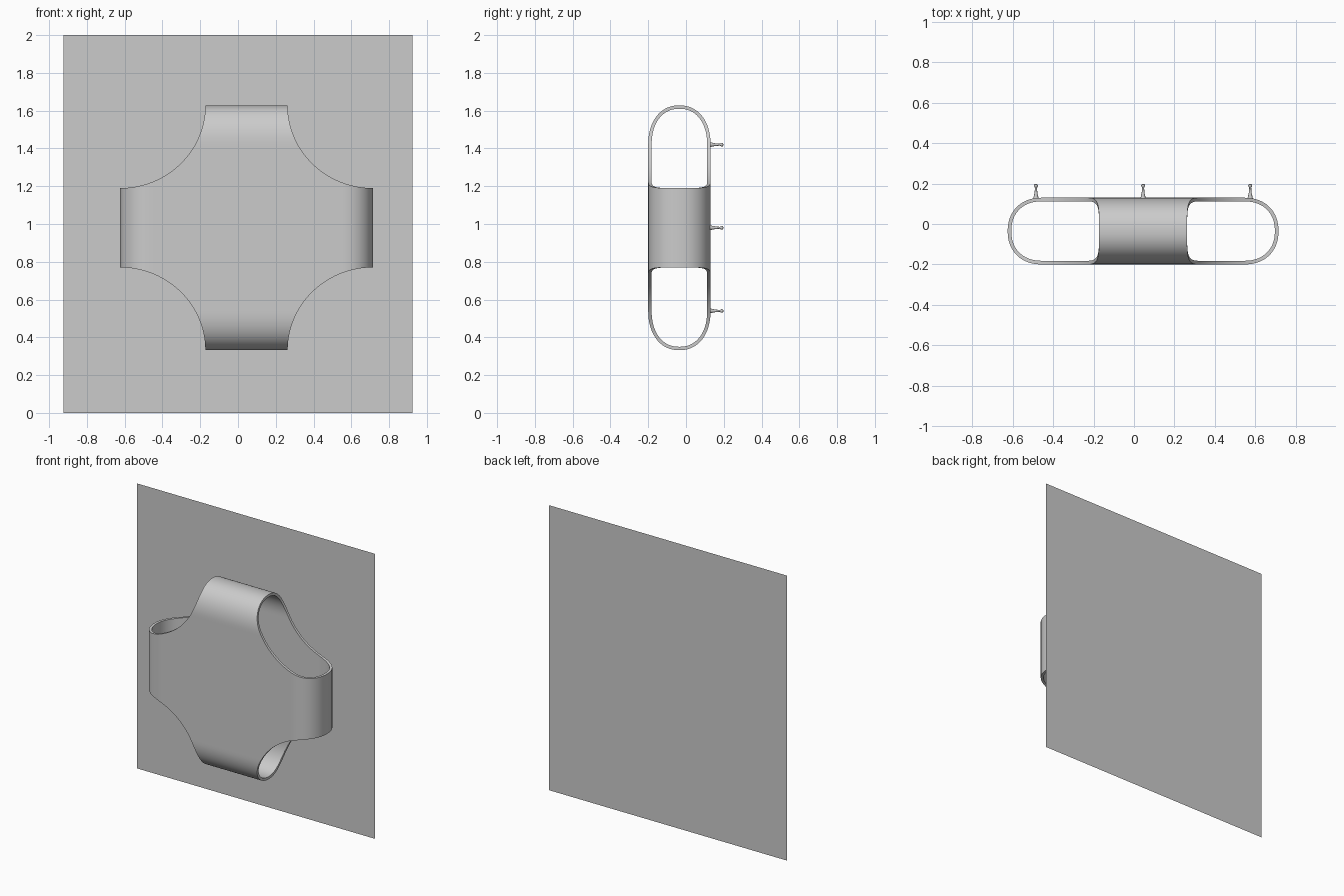
import bpy, bmesh, math

if "Cube" in bpy.data.objects:
    bpy.data.objects.remove(bpy.data.objects["Cube"])

CX, CY, CZ = 0.045, -0.035, 0.98      # centre of the cross
HX, HZ, HY = 0.67, 0.648, 0.165       # half extents of the cross
RX, RZ = 0.452, 0.438                 # radii of the corner notches

grey = bpy.data.materials.new("Plain grey")
grey.use_nodes = True
grey.diffuse_color = (0.6, 0.6, 0.6, 1)
bsdf = next(n for n in grey.node_tree.nodes if n.type == 'BSDF_PRINCIPLED')
bsdf.inputs["Base Color"].default_value = (0.6, 0.6, 0.6, 1)


def finish(bm, name, location=(0, 0, 0)):
    mesh = bpy.data.meshes.new(name)
    bm.to_mesh(mesh)
    bm.free()
    mesh.materials.append(grey)
    ob = bpy.data.objects.new(name, mesh)
    ob.location = location
    bpy.context.collection.objects.link(ob)
    bpy.ops.object.select_all(action='DESELECT')
    ob.select_set(True)
    bpy.context.view_layer.objects.active = ob
    return ob


def arm_profile(start, end, length, power=2.2, flat=12, turn=48):
    """Side outline of one arm: front sheet, rounded end, back sheet."""
    bend = end - length
    front = [(start + (bend - start) * i / flat, -HY) for i in range(flat)]
    arc = []
    for i in range(turn + 1):
        a = math.pi * i / turn
        s, c = max(math.sin(a), 0), math.cos(a)
        arc.append((bend + length * s ** (2 / power),
                    -math.copysign(abs(c) ** (2 / power), c) * HY))
    return front + arc + [(b, -y) for b, y in reversed(front)]


def add_arm(bm, sideways, sign):
    end, across, r_end, r_across = (HX, HZ, RX, RZ) if sideways else (HZ, HX, RZ, RX)
    start = end - r_end * math.sqrt(0.5)
    rows = []
    for b, y in arm_profile(start, end, 0.17 if sideways else 0.21):
        w = across - r_across * math.sqrt(max(0, 1 - ((end - b) / r_end) ** 2))
        row = [(a, y, sign * b) for a in (-w, w)]
        rows.append([bm.verts.new((z, y, x) if sideways else (x, y, z))
                     for x, y, z in row])
    for p, q in zip(rows, rows[1:]):
        face = [p[0], p[1], q[1], q[0]]
        if sideways != (sign < 0):
            face.reverse()
        bm.faces.new(face)


# Hollow cross: four looped arms joined by front and back centre panels
bm = bmesh.new()
for sideways in (False, True):
    for sign in (1, -1):
        add_arm(bm, sideways, sign)
hx, hz = HX - RX * math.sqrt(0.5), HZ - RZ * math.sqrt(0.5)
for y in (-HY, HY):
    quad = [bm.verts.new((sx * hx, y, sz * hz))
            for sx, sz in ((-1, -1), (1, -1), (1, 1), (-1, 1))]
    bm.faces.new(quad if y < 0 else quad[::-1])
bmesh.ops.remove_doubles(bm, verts=bm.verts, dist=1e-4)
cross = finish(bm, "hollow_cross", (CX, CY, CZ))
wall = cross.modifiers.new("wall", 'SOLIDIFY')
wall.thickness = 0.018
wall.offset = -1
wall.use_even_offset = True
bpy.ops.object.modifier_apply(modifier=wall.name)
bpy.ops.object.shade_smooth_by_angle(angle=math.radians(40))

# Back panel: a single thin sheet
bm = bmesh.new()
bm.faces.new([bm.verts.new((x, 0.2, z))
              for x, z in ((-0.925, 0), (0.925, 0), (0.925, 2), (-0.925, 2))])
finish(bm, "back_panel")

# Mounting pegs: tapered stems with ball tips, one behind each arm
PEG = [(0.014, -0.008), (0.011, 0.006), (0.007, 0.025), (0.005, 0.05),
       (0.008, 0.054), (0.01, 0.06), (0.008, 0.066), (0, 0.069)]
for name, x, z in (("top_peg", 0, 0.44), ("bottom_peg", 0, -0.44),
                   ("left_peg", 0.53, 0), ("right_peg", -0.53, 0)):
    bm = bmesh.new()
    verts = [bm.verts.new((r, y, 0)) for r, y in PEG]
    edges = [bm.edges.new(pair) for pair in zip(verts, verts[1:])]
    bmesh.ops.spin(bm, geom=verts + edges, cent=(0, 0, 0), axis=(0, 1, 0),
                   angle=math.tau, steps=16)
    bmesh.ops.remove_doubles(bm, verts=bm.verts, dist=1e-5)
    bmesh.ops.recalc_face_normals(bm, faces=bm.faces)
    finish(bm, name, (CX + x, CY + HY, CZ + z))
    bpy.ops.object.shade_smooth_by_angle(angle=math.radians(50))
